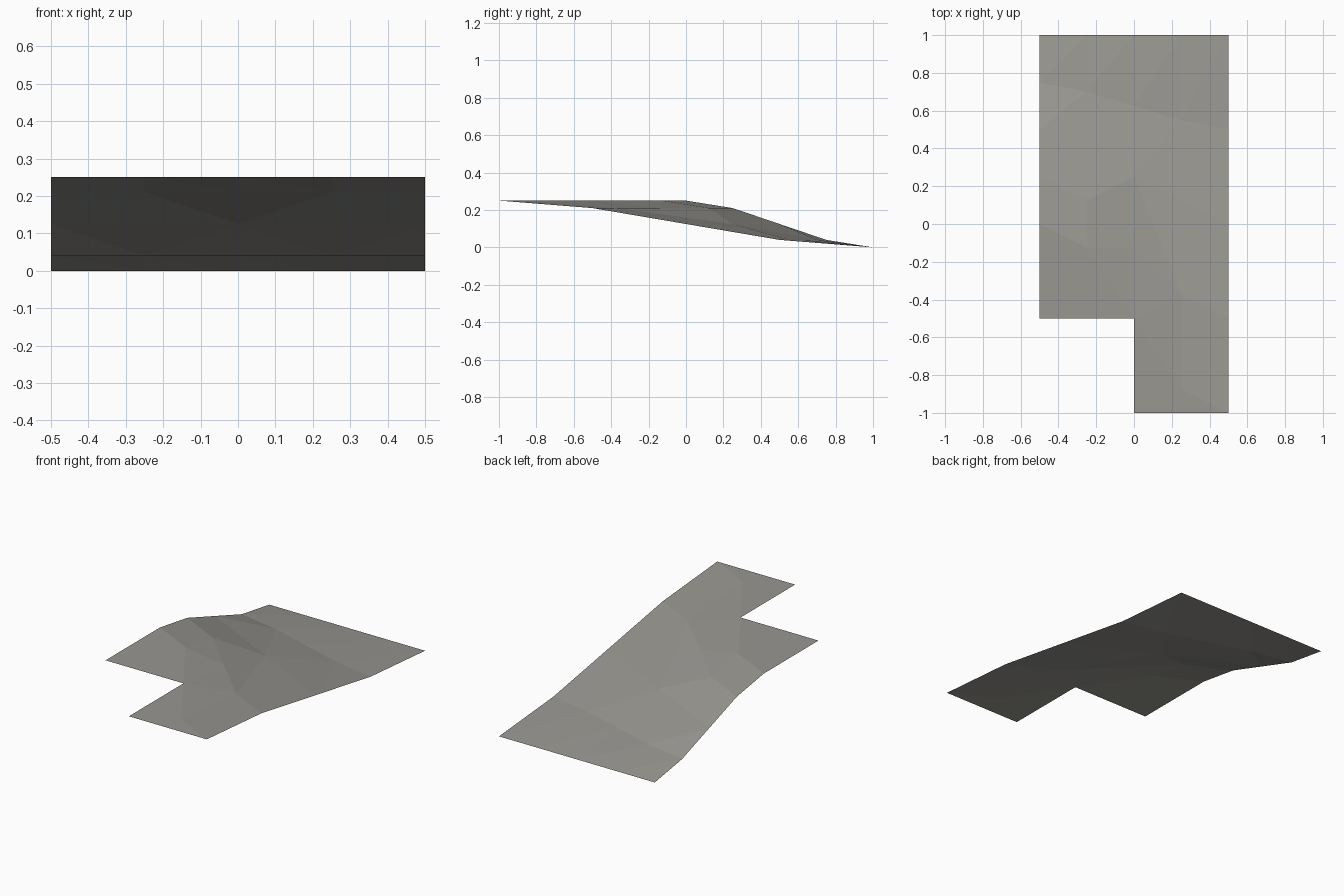
import bpy
import bmesh

cube = bpy.data.objects.get("Cube")
if cube:
    bpy.data.objects.remove(cube, do_unlink=True)

# Heights of the creases that cross the slope
TOP, SHOULDER, MIDDLE, FOOT, GROUND = 0.25, 0.21, 0.125, 0.04, 0.0

stone = bpy.data.materials.new("warm_grey_stone")
stone.use_nodes = True
colour = (0.32, 0.31, 0.285, 1)
stone.diffuse_color = colour
stone.node_tree.nodes["Principled BSDF"].inputs["Base Color"].default_value = colour

bm = bmesh.new()


def row(height, *points):
    return [bm.verts.new((x, y, height)) for x, y in points]


# Contour rows, each running from -x to +x
ledge = row(TOP, (-.5, -.5), (0, -1), (.5, -1))
rim = row(TOP, (-.5, 0), (-.25, -.125), (0, -.5), (.25, -.875))
rim.append(ledge[2])
shoulder = row(SHOULDER, (-.5, .25), (-.25, .125), (0, -.125), (.25, -.375), (.5, -.5))
middle = row(MIDDLE, (-.5, .5), (0, .25), (.5, 0))
foot = row(FOOT, (-.5, .75), (-.25, .7), (0, .625), (.25, .55), (.5, .5))
back = row(GROUND, (-.5, 1), (-.25, 1), (0, 1), (.25, 1), (.5, 1))

# Flat ledges on each side of the inner corner
bm.faces.new((ledge[0], rim[2], rim[1], rim[0]))
bm.faces.new((ledge[1], ledge[2], rim[3], rim[2]))

# Bevelled strips at the top and bottom of the slope
for near, far in ((rim, shoulder), (foot, back)):
    for i in range(4):
        corners = (near[i], near[i + 1], far[i + 1], far[i])
        bm.faces.new(list(dict.fromkeys(corners)))

# Faceted main slope, fanned around the middle points
centre = middle[1]
for contour in (shoulder, foot):
    for end, near, edge in ((0, 1, middle[0]), (4, 3, middle[2])):
        bm.faces.new((contour[end], contour[near], edge))
        bm.faces.new((contour[near], centre, edge))
        bm.faces.new((contour[near], contour[2], centre))

# The sheet faces upward
bmesh.ops.triangulate(bm, faces=[f for f in bm.faces if len(f.verts) > 3])
bm.normal_update()
for face in bm.faces:
    if face.normal.z < 0:
        face.normal_flip()

mesh = bpy.data.meshes.new("sloped_terrain")
bm.to_mesh(mesh)
bm.free()
mesh.materials.append(stone)
slope = bpy.data.objects.new("sloped_terrain", mesh)
bpy.context.collection.objects.link(slope)
